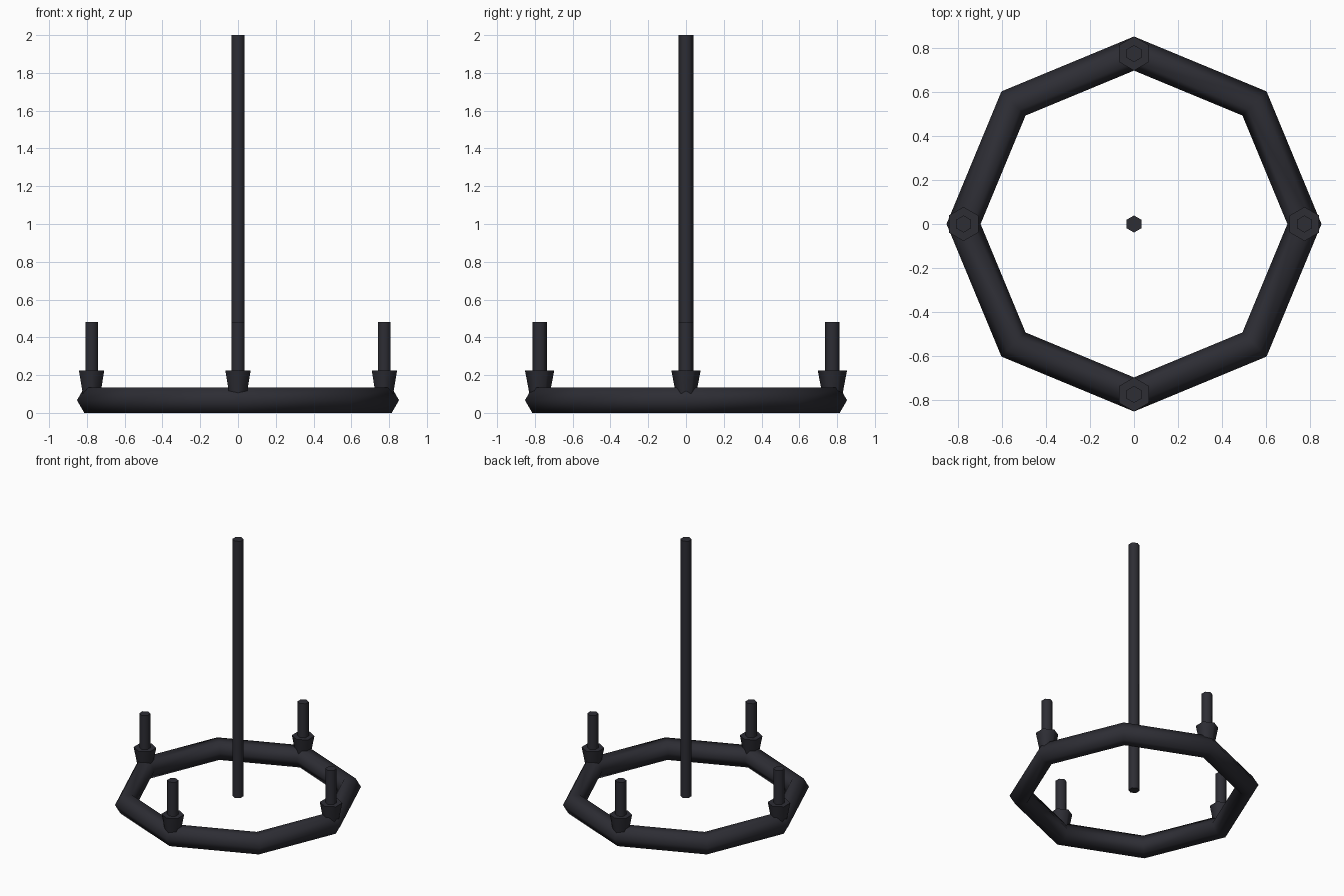
import bpy, math

if "Cube" in bpy.data.objects:
    bpy.data.objects.remove(bpy.data.objects["Cube"])

iron = bpy.data.materials.new("dark_iron")
iron.diffuse_color = (0.026, 0.026, 0.034, 1)
iron.use_nodes = True
iron.node_tree.nodes["Principled BSDF"].inputs["Base Color"].default_value = iron.diffuse_color

RING_R, TUBE_R = 0.775, 0.0775
RING_Z = TUBE_R * math.sin(math.radians(60))


def finish(name, angle=65):
    ob = bpy.context.object
    ob.name = name
    ob.data.materials.append(iron)
    bpy.ops.object.shade_smooth_by_angle(angle=math.radians(angle))
    return ob


def hex_part(name, x, y, z0, z1, r0, r1):
    """Six-sided, optionally tapered column from z0 to z1."""
    bpy.ops.mesh.primitive_cone_add(vertices=6, radius1=r0, radius2=r1,
                                    depth=z1 - z0, location=(x, y, (z0 + z1) / 2))
    return finish(name)


# eight-sided ring with a hexagonal tube
bpy.ops.mesh.primitive_torus_add(major_segments=8, minor_segments=6,
                                 major_radius=RING_R, minor_radius=TUBE_R,
                                 location=(0, 0, RING_Z))
finish("ring")

# central hanging rod
hex_part("hanging_rod", 0, 0, RING_Z, 2.0, 0.0387, 0.0387)

# four tapered cups with candles on the ring
for side, x, y in (("right", 1, 0), ("back", 0, 1), ("left", -1, 0), ("front", 0, -1)):
    x, y = x * RING_R, y * RING_R
    hex_part(side + "_cup", x, y, RING_Z, 0.225, 0.0475, 0.0775)
    hex_part(side + "_candle", x, y, 0.17, 0.481, 0.0387, 0.0387)
